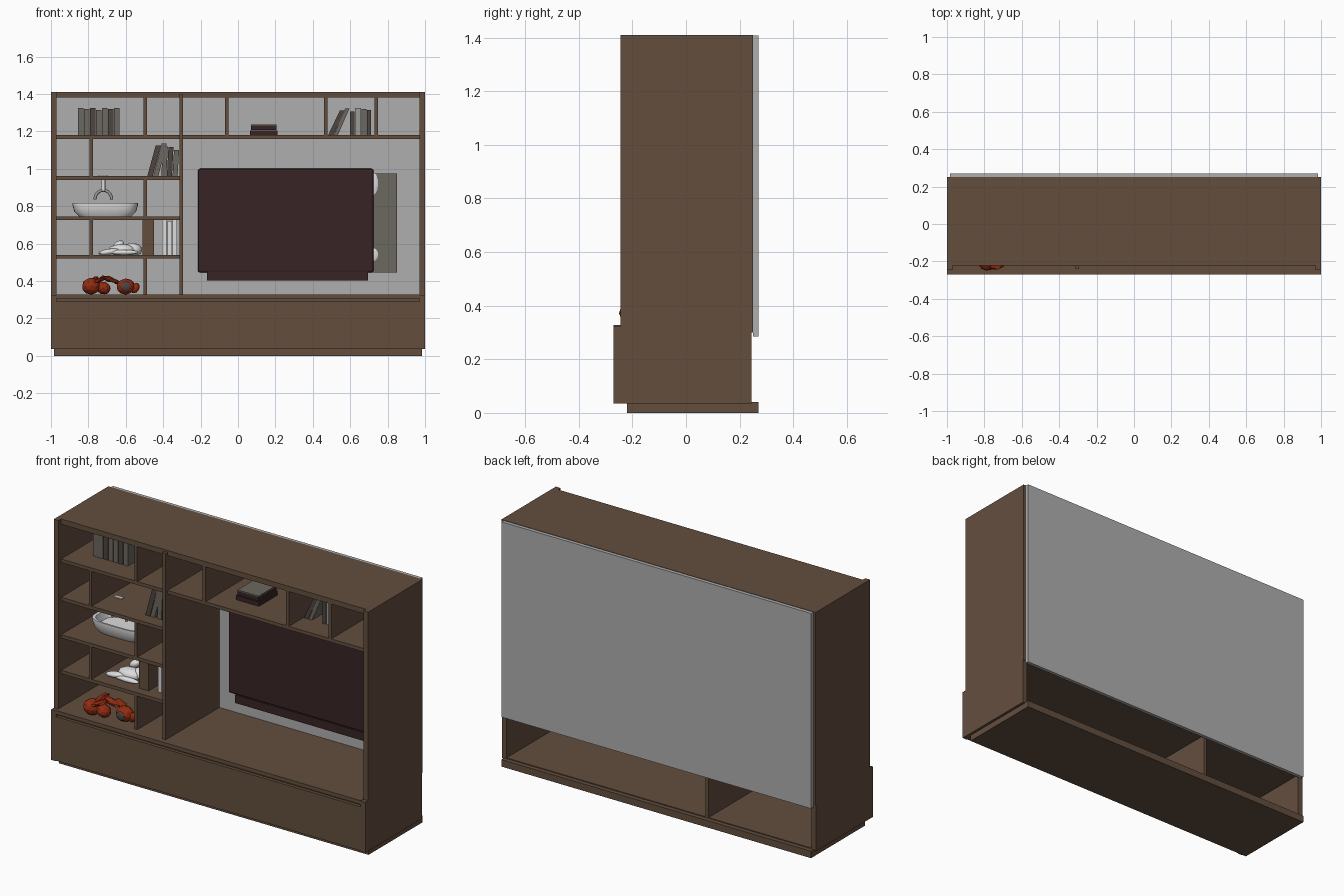
import bpy, bmesh, math
from mathutils import Vector, Matrix

old = bpy.data.objects.get("Cube")
if old:
    bpy.data.objects.remove(old, do_unlink=True)


def material(name, r, g, b):
    m = bpy.data.materials.new(name)
    m.use_nodes = True
    m.diffuse_color = (r, g, b, 1)
    m.node_tree.nodes["Principled BSDF"].inputs["Base Color"].default_value = (r, g, b, 1)
    return m


WOOD = material("brown wood", 0.125, 0.076, 0.048)
PANEL = material("pale grey panel", 0.43, 0.43, 0.43)
SCREEN = material("dark maroon", 0.04, 0.017, 0.019)
WHITE = material("white ceramic", 0.72, 0.72, 0.72)
RED = material("red glaze", 0.30, 0.025, 0.006)
GREY = material("warm grey", 0.15, 0.135, 0.115)
TAUPE = material("dark taupe", 0.075, 0.06, 0.05)
SILVER = material("light grey paper", 0.33, 0.33, 0.32)


def finish(name, bm, mat, smooth=False):
    me = bpy.data.meshes.new(name)
    bmesh.ops.recalc_face_normals(bm, faces=bm.faces)
    bm.to_mesh(me)
    bm.free()
    me.materials.append(mat)
    ob = bpy.data.objects.new(name, me)
    bpy.context.collection.objects.link(ob)
    if smooth:
        bpy.ops.object.select_all(action='DESELECT')
        ob.select_set(True)
        bpy.context.view_layer.objects.active = ob
        bpy.ops.object.shade_smooth_by_angle(angle=math.radians(40))
    return ob


def box(name, mat, x, y, z, lean=0):
    """Box from ranges; lean shears the top sideways."""
    bm = bmesh.new()
    bmesh.ops.create_cube(bm, size=1)
    for v in bm.verts:
        a, b, c = (p + 0.5 for p in v.co)
        v.co = (x[0] + a * (x[1] - x[0]) + c * lean,
                y[0] + b * (y[1] - y[0]), z[0] + c * (z[1] - z[0]))
    return finish(name, bm, mat)


def lathe(name, mat, centre, profile, sx=1, sy=1, power=1, sides=24):
    """Rings of (radius, z); power below 1 squares the outline."""
    bm = bmesh.new()
    rings = []
    for r, z in profile:
        ring = []
        for i in range(sides):
            t = math.tau * i / sides
            c, s = math.cos(t), math.sin(t)
            ring.append(bm.verts.new((
                centre[0] + sx * r * math.copysign(abs(c) ** power, c),
                centre[1] + sy * r * math.copysign(abs(s) ** power, s), z)))
        rings.append(ring)
    for lo, hi in zip(rings, rings[1:]):
        for i in range(sides):
            j = (i + 1) % sides
            bm.faces.new((lo[i], lo[j], hi[j], hi[i]))
    bm.faces.new(rings[0])
    bm.faces.new(rings[-1])
    return finish(name, bm, mat, True)


def blobs(name, mat, items, detail=2, smooth=True):
    """Ellipsoids given as centre, radii and tilt about the depth axis."""
    bm = bmesh.new()
    for centre, radii, tilt in items:
        m = (Matrix.Translation(centre) @ Matrix.Rotation(tilt, 4, 'Y')
             @ Matrix.Diagonal((*radii, 1)))
        bmesh.ops.create_icosphere(bm, subdivisions=detail, radius=1, matrix=m)
    return finish(name, bm, mat, smooth)


def tube(name, mat, points, radius):
    cu = bpy.data.curves.new(name, 'CURVE')
    cu.dimensions = '3D'
    cu.bevel_depth = radius
    cu.bevel_resolution = 2
    cu.use_fill_caps = True
    sp = cu.splines.new('POLY')
    sp.points.add(len(points) - 1)
    for p, co in zip(sp.points, points):
        p.co = (*co, 1)
    cu.materials.append(mat)
    ob = bpy.data.objects.new(name, cu)
    bpy.context.collection.objects.link(ob)


# Carcass: sides, top, back panel
FRONT, BACK = -0.222, 0.25
for side, s in (("left", 1), ("right", -1)):
    box(side + "_side", WOOD, sorted((s * 0.97, s)), (-0.245, BACK), (0.3, 1.41))
    box(side + "_base_side", WOOD, sorted((s * 0.97, s)), (-0.27, 0.245), (0.035, 0.325))
box("top_board", WOOD, (-0.97, 0.97), (FRONT, BACK), (1.38, 1.41))
box("back_panel", PANEL, (-0.985, 0.985), (BACK, 0.27), (0.285, 1.408))

# Base cabinet, open at the back
box("plinth", WOOD, (-0.985, 0.985), (-0.22, 0.27), (0, 0.04))
box("base_floor", WOOD, (-0.97, 0.97), (-0.24, 0.245), (0.035, 0.045))
box("base_top", WOOD, (-0.97, 0.97), (-0.27, BACK), (0.305, 0.327))
box("drawer_front", WOOD, (-0.97, 0.97), (-0.268, -0.24), (0.037, 0.29))
box("drawer_rail", WOOD, (-0.97, 0.97), (-0.25, -0.235), (0.28, 0.31))
box("base_divider", WOOD, (-0.315, -0.295), (-0.24, 0.245), (0.04, 0.31))

# Shelves and dividers
box("main_divider", WOOD, (-0.313, -0.293), (-0.24, BACK), (0.32, 1.4))
box("long_shelf", WOOD, (-0.97, 0.97), (FRONT, BACK), (1.16, 1.18))
levels = [0.327, 0.53, 0.735, 0.95, 1.17, 1.39]
for z in levels[1:4]:
    box("side_shelf", WOOD, (-0.97, -0.31), (FRONT, BACK), (z - 0.01, z + 0.01))
for row, x in ((0, -0.495), (1, -0.785), (2, -0.495), (3, -0.785),
               (4, -0.495), (4, -0.06), (4, 0.47), (4, 0.74)):
    box("shelf_divider", WOOD, (x - 0.009, x + 0.009), (FRONT, BACK),
        (levels[row], levels[row + 1]))

# Television, soundbar and wall plate
tv = box("television", SCREEN, (-0.215, 0.725), (0.215, 0.249), (0.445, 1.0))
bev = tv.modifiers.new("bevel", 'BEVEL')
bev.width, bev.segments = 0.012, 2
box("soundbar", SCREEN, (-0.165, 0.695), (0.21, 0.248), (0.402, 0.45))
box("wall_plate", GREY, (0.6, 0.85), (0.24, 0.2505), (0.445, 0.975))
blobs("plate_knobs", WHITE, [((0.725, 0.236, z), (0.025, 0.006, h), 0)
                             for z, h in ((0.92, 0.06), (0.54, 0.035))])


# Books
def books(name, x, z, widths, heights, mats, lean, y):
    for i, (w, h) in enumerate(zip(widths, heights)):
        box(name, mats[i % len(mats)], (x, x + w - 0.003), y, (z, z + h), lean)
        x += w


books("upright_book", -0.855, 1.18, [0.032] * 7,
      [0.145, 0.14, 0.145, 0.135, 0.145, 0.14, 0.145], [GREY, GREY, TAUPE], 0, (-0.095, 0.05))
books("leaning_book", 0.482, 1.18, [0.03, 0.025], [0.13, 0.143], [TAUPE, GREY], 0.062, (-0.09, 0.05))
books("right_book", 0.6, 1.18, [0.025, 0.035, 0.03, 0.025],
      [0.125, 0.145, 0.14, 0.135], [TAUPE, SILVER, GREY], 0, (-0.09, 0.05))
books("slanted_book", -0.485, 0.96, [0.032, 0.03], [0.165, 0.175], [TAUPE, GREY], 0.045, (-0.15, 0.0))
books("tilted_book", -0.41, 0.96, [0.03, 0.03, 0.03], [0.16, 0.155, 0.14],
      [GREY, TAUPE], 0.008, (-0.15, 0.0))
books("white_book", -0.405, 0.54, [0.027] * 3, [0.185, 0.18, 0.185], [WHITE], 0, (-0.15, 0.05))
box("brown_folder", WOOD, (-0.51, -0.45), (-0.17, 0.1), (0.54, 0.728))
box("stacked_book_lower", SCREEN, (0.065, 0.21), (-0.11, 0.06), (1.18, 1.205))
box("stacked_book_upper", SCREEN, (0.07, 0.205), (-0.105, 0.055), (1.208, 1.23))
box("stacked_book_cover", GREY, (0.07, 0.205), (-0.105, 0.055), (1.23, 1.236))

# White tray with an arched handle
tray = (-0.71, -0.01)
lathe("tray", WHITE, tray, [(0.14, 0.745), (0.165, 0.77), (0.175, 0.805), (0.175, 0.818),
                            (0.158, 0.818), (0.145, 0.775)], sy=0.58, power=0.55, sides=32)
tube("tray_handle", SILVER, [(-0.72 + 0.045 * math.cos(t), -0.05, 0.835 + 0.05 * math.sin(t))
                             for t in (math.pi * i / 12 for i in range(13))], 0.008)
tube("handle_stem", WHITE, [(-0.72, -0.05, 0.88), (-0.72, -0.05, 0.955)], 0.011)
box("handle_cap", WHITE, (-0.745, -0.695), (-0.065, -0.045), (0.955, 0.966))

# Reclining white figure
blobs("reclining_figure", WHITE, [
    ((-0.62, -0.09, 0.565), (0.075, 0.05, 0.033), 0),
    ((-0.56, -0.07, 0.57), (0.05, 0.045, 0.034), 0.2),
    ((-0.69, -0.13, 0.556), (0.06, 0.025, 0.016), -0.15),
    ((-0.61, -0.14, 0.553), (0.08, 0.02, 0.014), 0),
    ((-0.64, -0.02, 0.59), (0.035, 0.03, 0.022), -0.6)])

# Red faceted ornaments
blobs("red_pots", RED, [
    ((-0.785, -0.2, 0.372), (0.05, 0.05, 0.045), 0),
    ((-0.72, -0.19, 0.362), (0.04, 0.04, 0.034), 0.4),
    ((-0.6, -0.17, 0.37), (0.05, 0.045, 0.043), 0),
    ((-0.55, -0.17, 0.362), (0.022, 0.02, 0.03), 0.5)], 2, False)
blobs("red_leaves", RED, [
    ((-0.74, -0.205, 0.405), (0.06, 0.045, 0.012), -0.35),
    ((-0.69, -0.16, 0.41), (0.055, 0.03, 0.016), 0.3),
    ((-0.65, -0.13, 0.395), (0.05, 0.03, 0.012), 0.5),
    ((-0.76, -0.15, 0.41), (0.02, 0.07, 0.018), 0.6)], 1, False)
blobs("pot_mouth", TAUPE, [((-0.6, -0.212, 0.372), (0.026, 0.008, 0.026), 0)])
